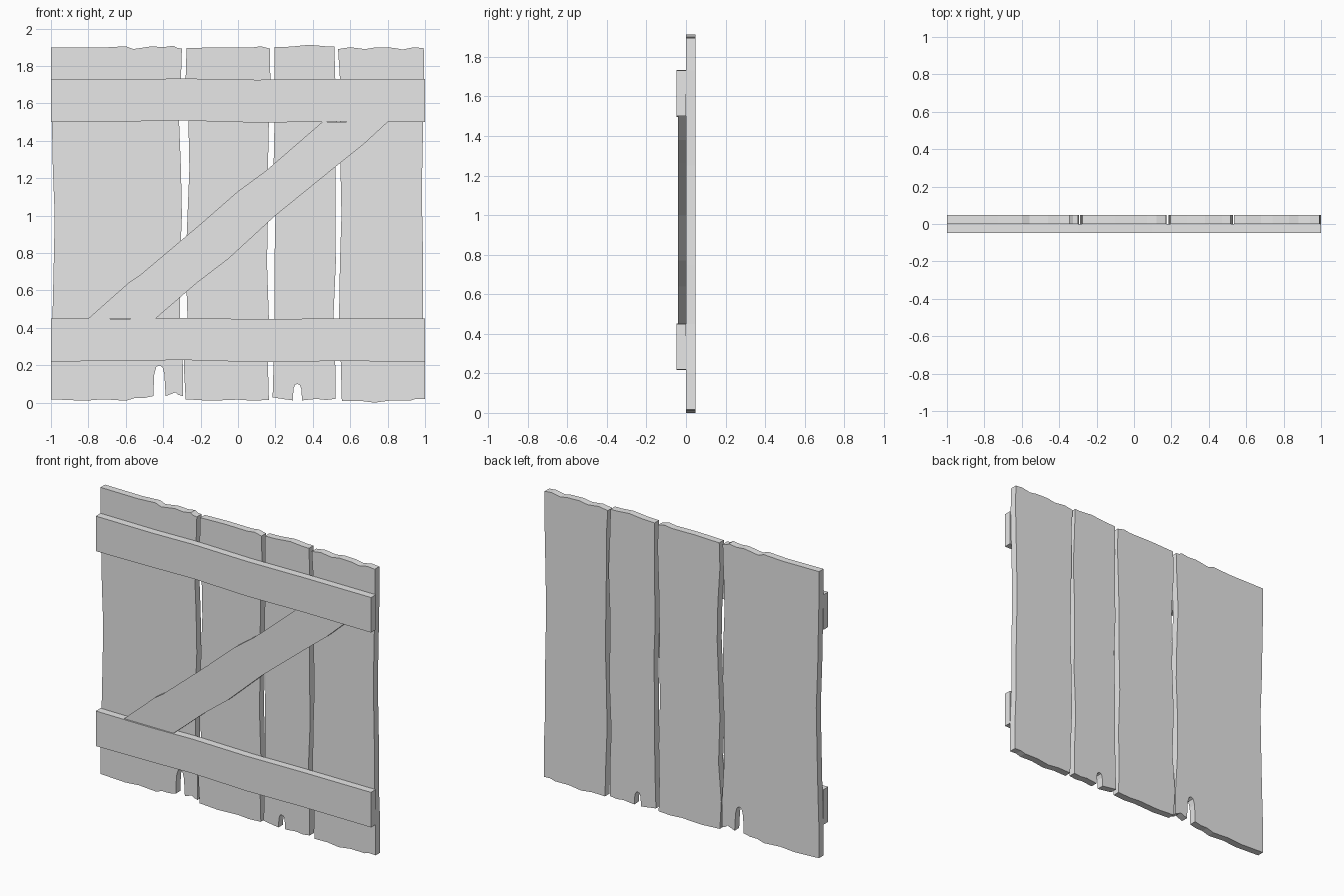
import bpy
import bmesh

default_cube = bpy.data.objects.get("Cube")
if default_cube:
    bpy.data.objects.remove(default_cube)

# One plain grey for the whole gate
grey = bpy.data.materials.new("weathered_grey")
grey.use_nodes = True
grey.diffuse_color = (0.8, 0.8, 0.8, 1)
grey.node_tree.nodes["Principled BSDF"].inputs["Base Color"].default_value = grey.diffuse_color

BACK, FACE, BRACE_FRONT, RAIL_FRONT = 0.048, 0.001, -0.04, -0.048
LEVELS = (1.73, 1.5, 1.25, 1.0, 0.75, 0.45, 0.2)


def cut_board(name, outline, front, back):
    """Extrude a flat x-z outline between two depths."""
    bm = bmesh.new()
    near = bm.faces.new([bm.verts.new((x, front, z)) for x, z in outline])
    extruded = bmesh.ops.extrude_face_region(bm, geom=[near], use_keep_orig=True)
    moved = [v for v in extruded["geom"] if isinstance(v, bmesh.types.BMVert)]
    bmesh.ops.translate(bm, verts=moved, vec=(0, back - front, 0))
    bmesh.ops.recalc_face_normals(bm, faces=bm.faces)
    mesh = bpy.data.meshes.new(name)
    bm.to_mesh(mesh)
    bm.free()
    mesh.materials.append(grey)
    board = bpy.data.objects.new(name, mesh)
    bpy.context.collection.objects.link(board)
    return board


def worn_side(x, wear):
    """Side edge running downwards; wear is in hundredths at each level."""
    return [(x + w / 100, z) for w, z in zip(wear, LEVELS)]


def plank(name, left, left_wear, right, right_wear, top, bottom):
    """Top and bottom run from the left to the right corner."""
    outline = top + worn_side(right, right_wear)
    outline += bottom[::-1] + worn_side(left, left_wear)[::-1]
    return cut_board(name, outline, FACE, BACK)


def notch(x, half, floor, height):
    """Rounded gnawed hole in a lower edge."""
    shape = ((-1, 0), (-0.85, 0.7), (-0.5, 0.95), (0, 1), (0.5, 0.93), (0.8, 0.7), (1, 0))
    return [(x + half * u, floor + (height - floor) * v) for u, v in shape]


# Upright planks
plank("plank_far_right",
      -1, (0, 0.5, 1, 2, 1.5, 0.8, 0), -0.3, (-0.5, -1.5, -0.5, 0, -1, -1, 0.5),
      [(-1, 1.9), (-0.73, 1.898), (-0.6, 1.905), (-0.56, 1.89), (-0.46, 1.905),
       (-0.4, 1.9), (-0.345, 1.908), (-0.325, 1.896), (-0.3, 1.893)],
      [(-1, 0.018), (-0.82, 0.01), (-0.72, 0.018), (-0.6, 0.01), (-0.55, 0.025), (-0.5, 0.025)]
      + notch(-0.42, 0.033, 0.035, 0.2)
      + [(-0.36, 0.045), (-0.335, 0.055), (-0.32, 0.042), (-0.295, 0.035)])

plank("plank_inner_right",
      -0.27, (-1, 0.5, 1, 0, -1, 0, -2), 0.165, (0.8, 0, -0.5, -0.5, -1, 0, -0.5),
      [(-0.275, 1.895), (-0.1, 1.9), (0.07, 1.898), (0.12, 1.905), (0.17, 1.893)],
      [(-0.28, 0.018), (-0.15, 0.01), (0, 0.016), (0.08, 0.01), (0.165, 0.015)])

plank("plank_inner_left",
      0.195, (0, 0, -0.5, 0.5, 0, 0, -0.5), 0.52, (0, 1, 0, 0, 0.3, -1, 0),
      [(0.195, 1.9), (0.28, 1.903), (0.38, 1.913), (0.47, 1.905), (0.515, 1.905)],
      [(0.185, 0.028), (0.25, 0.018)] + notch(0.318, 0.025, 0.012, 0.1)
      + [(0.42, 0.02), (0.47, 0.014), (0.52, 0.02)])

plank("plank_far_left",
      0.545, (0, 0, 0.3, 0.8, 0, -0.5, 0.5), 0.99, (0.5, 0, -0.5, -0.5, 0, 0, 1),
      [(0.535, 1.89), (0.6, 1.9), (0.68, 1.89), (0.74, 1.9), (0.83, 1.897),
       (0.88, 1.888), (0.94, 1.9), (0.993, 1.895)],
      [(0.555, 0.008), (0.65, 0.01), (0.73, 0), (0.82, 0.012), (0.92, 0.01),
       (0.95, 0.02), (1, 0.018)])


# Cross rails with slightly wavy long edges
def rail(name, low, high):
    xs = (-1, -0.6, -0.3, 0.1, 0.5, 1)
    wave_low = (0, 0.003, 0.008, -0.003, 0.002, 0)
    wave_high = (0, -0.002, 0.003, -0.004, 0, 0)
    outline = [(x, high + w) for x, w in zip(xs, wave_high)]
    outline += [(x, low + w) for x, w in zip(xs, wave_low)][::-1]
    return cut_board(name, outline, RAIL_FRONT, FACE)


rail("top_rail", 1.5, 1.73)
rail("bottom_rail", 0.22, 0.45)

# Diagonal brace between the rails
upper_edge = [(-0.8, 0.45), (-0.58, 0.645), (-0.52, 0.685), (-0.2, 0.955), (0, 1.13), (0.15, 1.24), (0.45, 1.5)]
lower_edge = [(-0.44, 0.45), (-0.22, 0.64), (-0.05, 0.77), (0.2, 1), (0.52, 1.26), (0.67, 1.38), (0.8, 1.5)]
cut_board("diagonal_brace", upper_edge + lower_edge[::-1], BRACE_FRONT, FACE)
